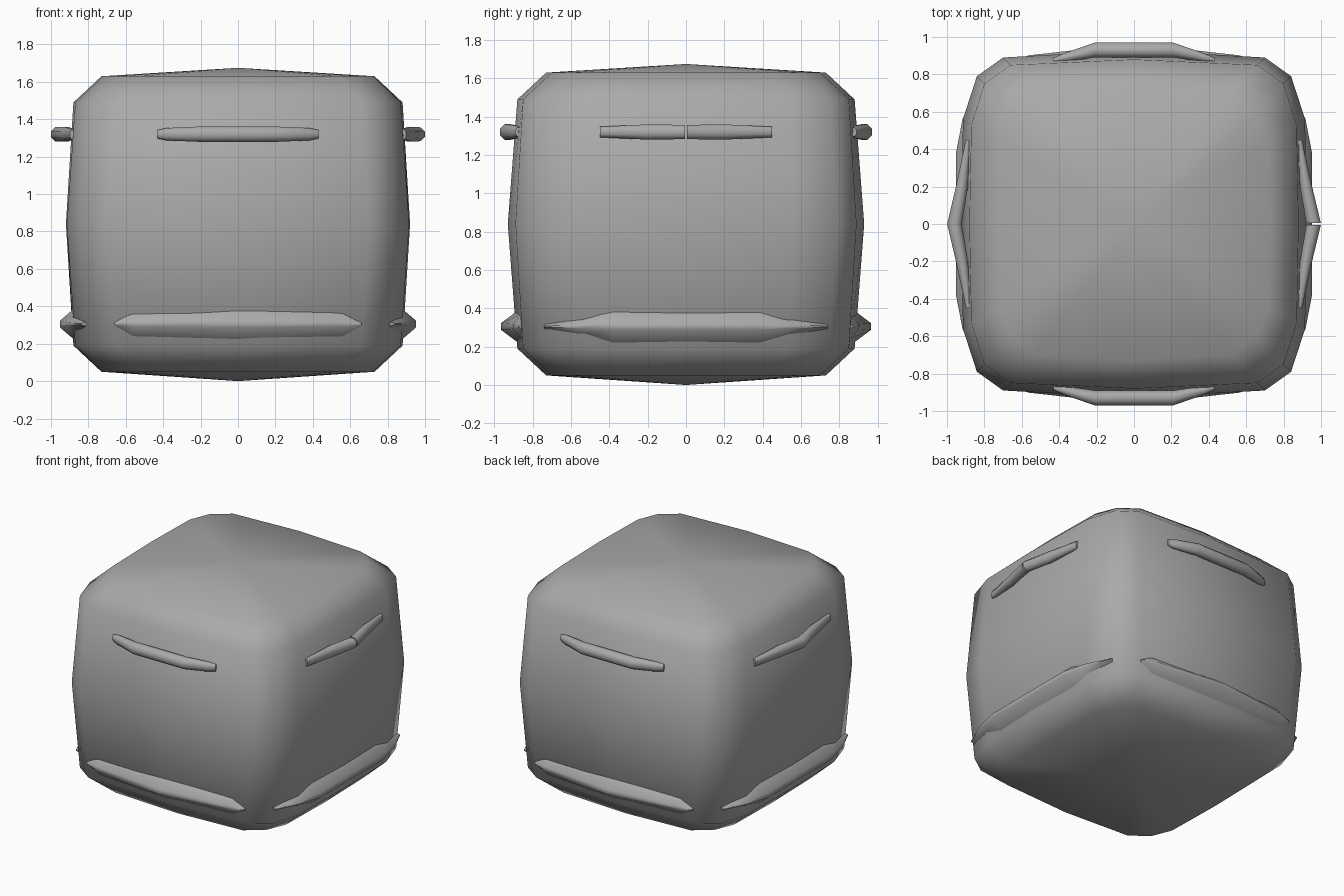
import bpy, bmesh, math
from mathutils import Matrix, Vector

if "Cube" in bpy.data.objects:
    bpy.data.objects.remove(bpy.data.objects["Cube"])

grey = bpy.data.materials.new("plain grey")
grey.use_nodes = True
grey.diffuse_color = (0.4, 0.4, 0.4, 1)
grey.node_tree.nodes["Principled BSDF"].inputs["Base Color"].default_value = (0.4, 0.4, 0.4, 1)


def loft(name, rings, tips=(None, None), turn=0, angle=180):
    """Skin a list of equal-sized vertex rings, closing each end with a cap or a point."""
    bm = bmesh.new()
    loops = [[bm.verts.new(p) for p in ring] for ring in rings]
    n = len(loops[0])
    for a, b in zip(loops, loops[1:]):
        for i in range(n):
            j = (i + 1) % n
            bm.faces.new((a[i], a[j], b[j], b[i]))
    for loop, tip in zip((loops[0], loops[-1]), tips):
        if tip is None:
            bm.faces.new(loop)
        else:
            apex = bm.verts.new(tip)
            for i in range(n):
                bm.faces.new((loop[i], loop[(i + 1) % n], apex))
    bmesh.ops.recalc_face_normals(bm, faces=bm.faces)
    bm.transform(Matrix.Rotation(math.radians(turn), 4, "Z"))
    mesh = bpy.data.meshes.new(name)
    bm.to_mesh(mesh)
    bm.free()
    mesh.materials.append(grey)
    obj = bpy.data.objects.new(name, mesh)
    bpy.context.collection.objects.link(obj)
    bpy.ops.object.select_all(action="DESELECT")
    bpy.context.view_layer.objects.active = obj
    obj.select_set(True)
    bpy.ops.object.shade_smooth_by_angle(angle=math.radians(angle))
    return obj


def full_ring(quarter, z):
    """Repeat a quarter outline in all four quadrants."""
    q = [Vector((x, y, z)) for x, y in quarter]
    half = q + [Vector((-p.x, p.y, z)) for p in reversed(q[:-1])]
    return half + [Vector((p.x, -p.y, z)) for p in reversed(half[1:-1])]


# Rounded box body with bulging sides and shallow pointed top and bottom
inner = [(0.73, 0), (0.72, 0.45), (0.66, 0.60), (0.53, 0.70), (0, 0.73)]
shoulder = [(0.88, 0), (0.87, 0.53), (0.80, 0.75), (0.66, 0.85), (0, 0.88)]
middle = [(0.92, 0), (0.915, 0.56), (0.84, 0.79), (0.70, 0.89), (0, 0.93)]
levels = [(inner, 0.05), (shoulder, 0.19), (middle, 0.84), (shoulder, 1.49), (inner, 1.63)]
loft("body", [full_ring(q, z) for q, z in levels], ((0, 0, 0), (0, 0, 1.675)))


def side_part(name, stations, profile, z, turn, mirrored=True):
    """Sweep a profile sideways; stations are (along, outward, half depth, half height)."""
    if mirrored:
        stations = stations + [(-s[0], *s[1:]) for s in reversed(stations) if s[0]]
    rings = [[(t, -(out + d * u), z + h * v) for u, v in profile] for t, out, d, h in stations]
    return loft(name, rings, turn=turn, angle=60)


octagon = [(math.cos(k * math.pi / 4 + math.pi / 8), math.sin(k * math.pi / 4 + math.pi / 8))
           for k in range(8)]
wedge = [(-1, 1), (1, 0.2), (1, -0.2), (-1, -1)]

# Handles: flat-topped bow at front and back, pointed bow on the sides
bow = [(0.43, 0.875, 0.015, 0.025), (0.38, 0.888, 0.025, 0.036), (0.21, 0.93, 0.043, 0.044)]
pointed = [(0.45, 0.885, 0.015, 0.03), (0.2, 0.92, 0.035, 0.043), (0, 0.96, 0.042, 0.043)]
side_part("front_handle", bow, octagon, 1.32, 0)
side_part("back_handle", bow, octagon, 1.32, 180)
side_part("right_handle", pointed, octagon, 1.32, -90)

# The left handle is parted at its middle
half = pointed[:-1] + [(0.006, 0.96, 0.042, 0.04)]
side_part("left_handle_rear", half, octagon, 1.32, 90, False)
side_part("left_handle_front", [(-s[0], *s[1:]) for s in half], octagon, 1.32, 90, False)

# Ledges: tapered wedges along the foot of each face
long_ledge = [(0.66, 0.865, 0.01, 0.01), (0.56, 0.88, 0.022, 0.065), (0, 0.917, 0.048, 0.09)]
wide_ledge = [(0.74, 0.825, 0.015, 0.012), (0.56, 0.885, 0.032, 0.045), (0.38, 0.91, 0.042, 0.09)]
for name, stations, turn in (("front_ledge", long_ledge, 0), ("back_ledge", long_ledge, 180),
                             ("left_ledge", wide_ledge, 90), ("right_ledge", wide_ledge, -90)):
    side_part(name, stations, wedge, 0.305, turn)
